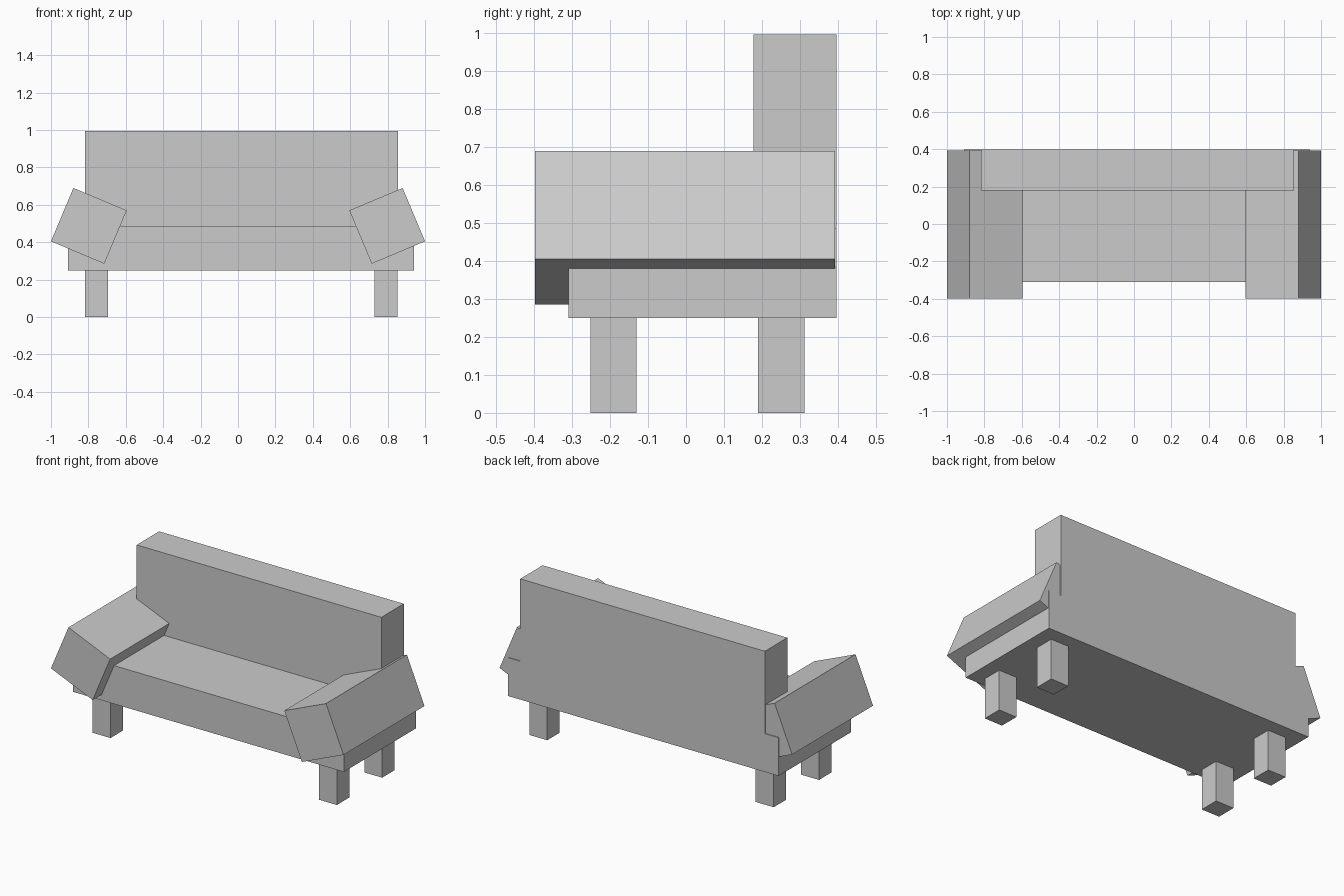
import bpy
import math

if "Cube" in bpy.data.objects:
    bpy.data.objects.remove(bpy.data.objects["Cube"])

grey = bpy.data.materials.new("light grey")
grey.diffuse_color = (0.6, 0.6, 0.6, 1)
grey.use_nodes = True
grey.node_tree.nodes["Principled BSDF"].inputs["Base Color"].default_value = grey.diffuse_color


def box(name, x, y, z, tilt=0):
    """Box spanning the given (min, max) ranges, tilted about its own y axis."""
    spans = (x, y, z)
    bpy.ops.mesh.primitive_cube_add(size=1, location=[(a + b) / 2 for a, b in spans])
    ob = bpy.context.object
    ob.name = name
    ob.scale = [b - a for a, b in spans]
    ob.rotation_euler.y = math.radians(tilt)
    ob.data.materials.append(grey)
    return ob


# Seat and backrest, flush at the rear
box("seat", (-0.91, 0.94), (-0.31, 0.397), (0.25, 0.487))
box("backrest", (-0.817, 0.855), (0.178, 0.397), (0.487, 0.996))

# Square arms leaning outwards
ARM_X, ARM_Z, HALF = 0.7975, 0.4875, 0.1546
for side, label in ((-1, "left"), (1, "right")):
    cx = side * ARM_X
    box(label + "_arm", (cx - HALF, cx + HALF), (-0.398, 0.392),
        (ARM_Z - HALF, ARM_Z + HALF), tilt=-side * 22.8)

# Four square legs
for xs, side in (((-0.818, -0.695), "left"), ((0.73, 0.852), "right")):
    for ys, end in (((-0.252, -0.13), "front"), ((0.19, 0.312), "back")):
        box(f"{end}_{side}_leg", xs, ys, (0, 0.25))
